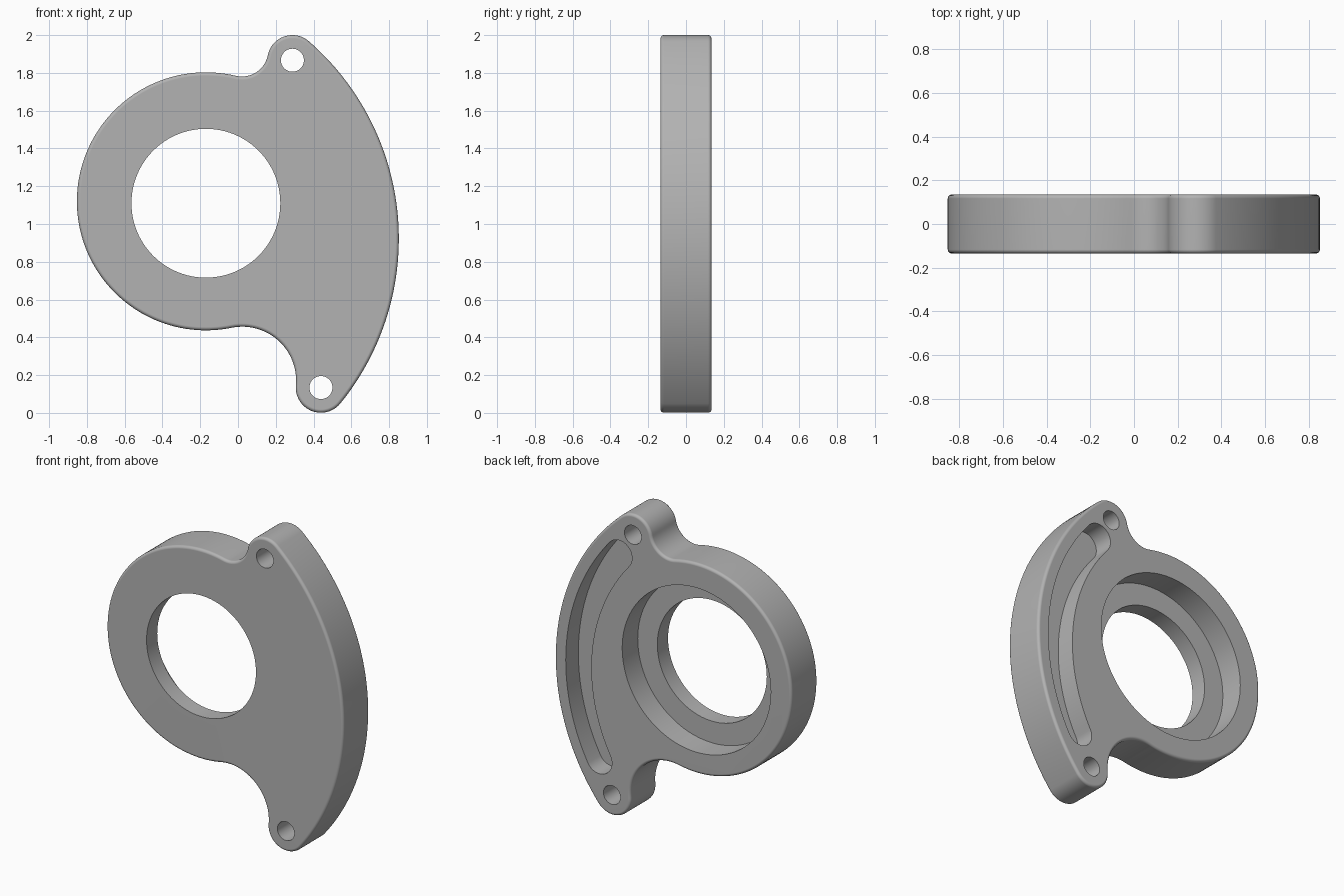
import bpy, bmesh, math
from mathutils import Vector

if "Cube" in bpy.data.objects:
    bpy.data.objects.remove(bpy.data.objects["Cube"], do_unlink=True)

TAU = 2 * math.pi
HALF = 0.135        # half of the plate thickness
ROUND = 0.018       # rounding of the outer rim


def meet(c1, d1, c2, d2, side):
    """Point at distance d1 from c1 and d2 from c2; side +1 is left of c1->c2."""
    v = c2 - c1
    d = v.length
    a = (d1 * d1 - d2 * d2 + d * d) / (2 * d)
    h = math.sqrt(d1 * d1 - a * a)
    v.normalize()
    return c1 + v * a + Vector((-v.y, v.x)) * h * side


def angle(a, b):
    return math.atan2(b.y - a.y, b.x - a.x)


def arc(c, r, a0, a1, turn, n):
    """Points from angle a0 to a1, turn +1 counter-clockwise; last one left out."""
    sweep = turn * ((turn * (a1 - a0)) % TAU or TAU)
    return [c + Vector((math.cos(a0 + sweep * i / n), math.sin(a0 + sweep * i / n))) * r
            for i in range(n)]


def prism(name, outline, y0, y1, rounding=0):
    """Extrude an x-z outline along y, optionally rounding both rims."""
    bm = bmesh.new()
    face = bm.faces.new([bm.verts.new((p.x, y0, p.y)) for p in outline])
    out = bmesh.ops.extrude_face_region(bm, geom=[face])
    moved = [g for g in out["geom"] if isinstance(g, bmesh.types.BMVert)]
    bmesh.ops.translate(bm, verts=moved, vec=(0, y1 - y0, 0))
    bmesh.ops.recalc_face_normals(bm, faces=bm.faces[:])
    if rounding:
        rims = [e for e in bm.edges if abs(e.verts[0].co.y - e.verts[1].co.y) < 1e-5]
        bmesh.ops.bevel(bm, geom=rims, offset=rounding, segments=4, profile=0.5,
                        affect='EDGES')
    mesh = bpy.data.meshes.new(name)
    bm.to_mesh(mesh)
    bm.free()
    obj = bpy.data.objects.new(name, mesh)
    bpy.context.collection.objects.link(obj)
    return obj


# Key circles of the outline
disc, disc_r = Vector((-0.17, 1.12)), 0.683
top, low, ear_r = Vector((0.288, 1.867)), Vector((0.439, 0.134)), 0.133
sweep_r = 1.385
sweep = meet(top, sweep_r - ear_r, low, sweep_r - ear_r, -1)
nook_r, bay_r = 0.14, 0.285
nook = meet(disc, disc_r + nook_r, top, ear_r + nook_r, 1)
bay = meet(disc, disc_r + bay_r, low, ear_r + bay_r, -1)

# Plate outline: disc, small nook, top ear, long sweep, lower ear, wide bay
outline = (
    arc(disc, disc_r, angle(disc, bay), angle(disc, nook), -1, 90)
    + arc(nook, nook_r, angle(nook, disc), angle(nook, top), 1, 20)
    + arc(top, ear_r, angle(top, nook), angle(sweep, top), -1, 24)
    + arc(sweep, sweep_r, angle(sweep, top), angle(sweep, low), -1, 64)
    + arc(low, ear_r, angle(sweep, low), angle(low, bay), -1, 28)
    + arc(bay, bay_r, angle(bay, low), angle(bay, disc), 1, 30))
plate = prism("cover_plate", outline, -HALF, HALF, ROUND)

# Curved slot following the long sweep
slot_r, slot_w = 1.213, 0.092
a_top, a_low = math.radians(40.7), math.radians(-28.7)
slot_top = sweep + Vector((math.cos(a_top), math.sin(a_top))) * slot_r
slot_low = sweep + Vector((math.cos(a_low), math.sin(a_low))) * slot_r
slot = (
    arc(sweep, slot_r + slot_w, a_top, a_low, -1, 48)
    + arc(slot_low, slot_w, a_low, a_low + math.pi, -1, 16)
    + arc(sweep, slot_r - slot_w, a_low, a_top, 1, 48)
    + arc(slot_top, slot_w, a_top + math.pi, a_top, -1, 16))


def circle(c, r, n):
    return arc(c, r, 0, 0, 1, n)


# Openings: through holes, and a bore and slot sunk from the back
bore = Vector((-0.17, 1.11))
cutters = [
    prism("main_hole_cutter", circle(bore, 0.394, 96), -1, 1),
    prism("bore_cutter", circle(bore, 0.535, 96), HALF - 0.16, 1),
    prism("top_hole_cutter", circle(top, 0.061, 40), -1, 1),
    prism("low_hole_cutter", circle(low, 0.061, 40), -1, 1),
    prism("slot_cutter", slot, HALF - 0.13, 1)]

bpy.ops.object.select_all(action='DESELECT')
plate.select_set(True)
bpy.context.view_layer.objects.active = plate
for cutter in cutters:
    cutter.hide_render = True
    cut = plate.modifiers.new(cutter.name, 'BOOLEAN')
    cut.operation, cut.solver, cut.object = 'DIFFERENCE', 'EXACT', cutter
    bpy.ops.object.modifier_apply(modifier=cut.name)
    bpy.data.objects.remove(cutter, do_unlink=True)

# Smooth walls with crisp openings and flat faces
bpy.ops.object.shade_smooth_by_angle(angle=math.radians(35))
weighted = plate.modifiers.new("even_normals", 'WEIGHTED_NORMAL')
weighted.keep_sharp = True

# Single grey finish
grey = bpy.data.materials.new("plain_grey")
grey.use_nodes = True
color = (0.45, 0.45, 0.45, 1)
grey.diffuse_color = color
grey.node_tree.nodes["Principled BSDF"].inputs["Base Color"].default_value = color
plate.data.materials.clear()
plate.data.materials.append(grey)
